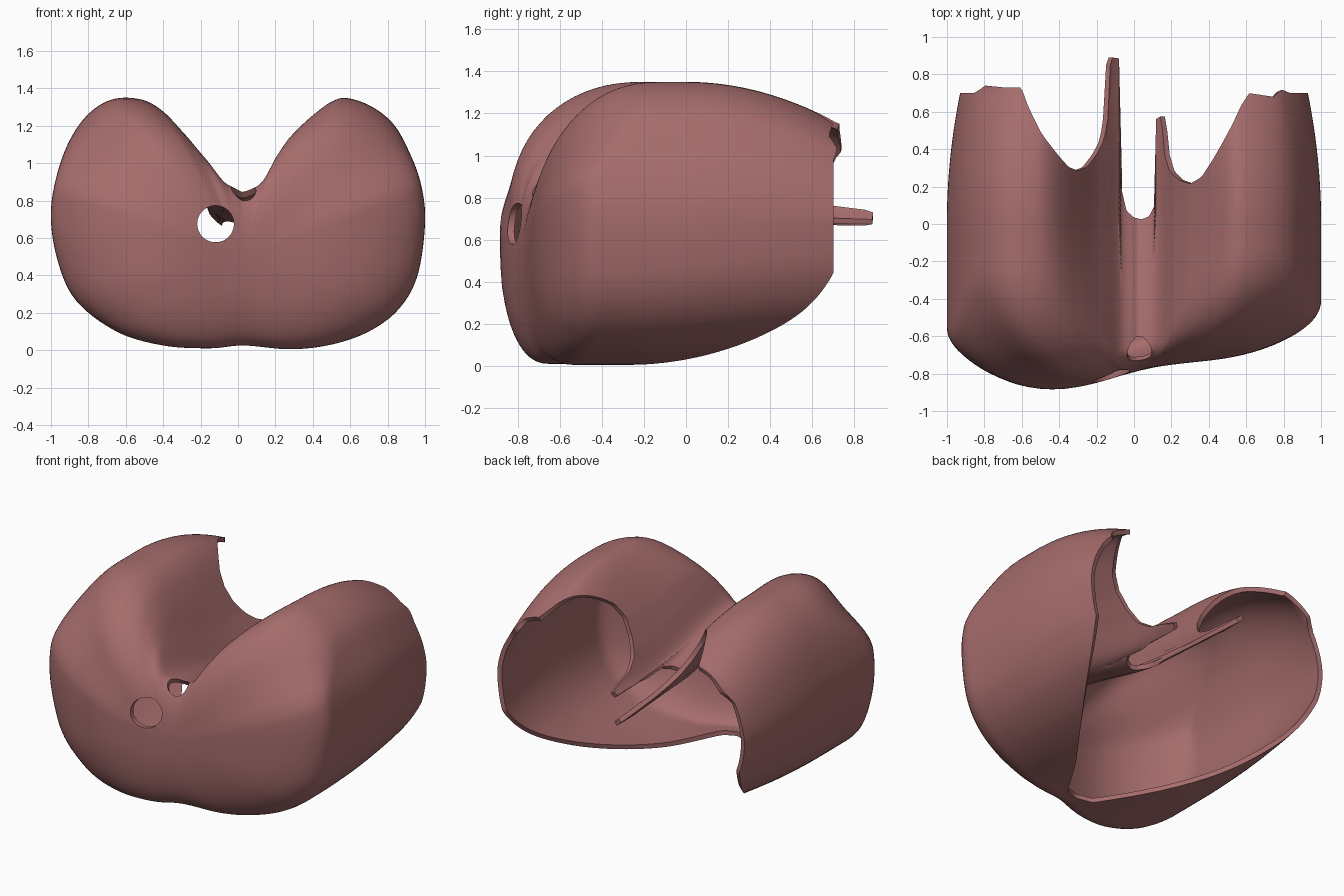
import bpy, bmesh, math
from mathutils import Vector

if "Cube" in bpy.data.objects:
    bpy.data.objects.remove(bpy.data.objects["Cube"])


def interp(keys, x):
    if x <= keys[0][0]:
        return keys[0][1]
    for (a, va), (b, vb) in zip(keys, keys[1:]):
        if x <= b:
            return va + (vb - va) * (x - a) / (b - a)
    return keys[-1][1]


def smooth(a, b, x):
    t = min(1, max(0, (x - a) / (b - a)))
    return t * t * (3 - 2 * t)


# Two-lobed cross-section (x, z), seen from the front, starting in the valley
SECTION = [(.04, .86), (.13, .91), (.22, 1.09), (.3, 1.22), (.41, 1.31), (.55, 1.35),
           (.7, 1.31), (.83, 1.21), (.92, 1.05), (.98, .88), (1, .68), (.96, .4),
           (.86, .22), (.7, .1), (.5, .03), (.28, .005), (.03, .025), (-.15, .01),
           (-.4, .025), (-.65, .1), (-.87, .27), (-.97, .5), (-1, .75), (-.95, 1),
           (-.86, 1.19), (-.74, 1.31), (-.6, 1.35), (-.42, 1.31), (-.3, 1.21),
           (-.18, 1.05), (-.08, .91), (-.01, .87)]
# Rear rim: upper edge with two prongs by x, lower V-shaped cut by |x|
RIM_TOP = [(-.92, .7), (-.86, .74), (-.75, .73), (-.65, .73), (-.6, .64), (-.5, .48),
           (-.4, .36), (-.35, .305), (-.3, .285), (-.25, .305), (-.2, .37), (-.16, .45),
           (-.137, .58), (-.127, .85), (-.115, .89), (-.08, .885), (-.075, .85),
           (-.07, .2), (-.04, .07), (.0, .035), (.04, .025), (.08, .04), (.11, .1),
           (.115, .56), (.15, .58), (.156, .4), (.19, .28), (.24, .235), (.3, .215),
           (.36, .25), (.42, .34), (.6, .63), (.66, .7), (.8, .68), (.85, .72), (.9, .7)]
RIM_LOW = [(0, -.56), (.1, -.52), (.3, -.2), (.6, .22), (.86, .57), (.96, .7)]
FRONT = [(-1, -.85), (-.75, -.905), (-.5, -.925), (-.25, -.875), (0, -.785), (.2, -.75),
         (.6, -.745), (1, -.71)]
CX, CZ = .03, .5
SUB, DOME, WALL = 8, 22, 40


def front(x):
    return sum(interp(FRONT, x + d * .04) for d in range(-3, 4)) / 7


def bend(x, y, z):
    """Sink the valley and draw in the lobes toward the back."""
    back = min(1, max(0, y / .72)) ** 2
    if z > .6:
        flank = 1 - smooth(.2, .55, abs(x - CX))
        z -= .18 * smooth(-.75, .25, y) * flank * smooth(.6, .84, z)
        z = .6 + (z - .6) * (1 - .26 * back)
    else:
        z += (.6 - z) * .1 * back + .03 * smooth(-.3, .4, y) * (1 - smooth(.3, .6, z))
    return x * (1 - .075 * back * smooth(.3, .7, abs(x))), y, z


def outline():
    pts, n = [Vector(p) for p in SECTION], len(SECTION)
    out = []
    for i in range(n):
        p0, p1, p2, p3 = (pts[(i + k) % n] for k in (-1, 0, 1, 2))
        for j in range(SUB):
            t = j / SUB
            out.append(.5 * (2 * p1 + (p2 - p0) * t + (2 * p0 - 5 * p1 + 4 * p2 - p3) * t * t
                             + (3 * p1 - p0 - 3 * p2 + p3) * t ** 3))
    return out


def column(X, Z):
    """Points from the front dome back to the rim along one side line."""
    valley = 1 - smooth(.1, .5, abs(X - CX))
    if Z > .6:
        top = .4 if X < 0 else .3
        depth = .31 + top * smooth(.85, 1.3, Z) - .17 * valley
        rim = interp(RIM_TOP, X) if Z > .8 else .7
    else:
        depth = .18 + .13 * smooth(0, .8, abs(X))
        rim = interp(RIM_LOW, abs(X))
    pts = []
    for k in range(1, DOME + 1):
        a = math.pi / 2 * k / DOME
        s, d = math.sin(a) ** .9, 1 - max(0, math.cos(a)) ** .9
        x = CX + s * (X - CX)
        pts.append(bend(x, front(x) + depth * d, CZ + s * (Z - CZ)))
    y0 = pts[-1][1]
    for k in range(1, WALL + 1):
        y = y0 + (max(rim, y0 + .02) - y0) * k / WALL
        pts.append(bend(X, y, Z))
    return pts


# Shell skin
bm = bmesh.new()
cols = [[bm.verts.new(p) for p in column(*q)] for q in outline()]
pole = bm.verts.new((CX, front(CX), CZ))
for a, b in zip(cols, cols[1:] + cols[:1]):
    bm.faces.new((pole, a[0], b[0]))
    for k in range(len(a) - 1):
        bm.faces.new((a[k], a[k + 1], b[k + 1], b[k]))
bm.normal_update()
if max(bm.faces, key=lambda f: f.calc_center_median().x).normal.x < 0:
    bmesh.ops.reverse_faces(bm, faces=bm.faces[:])
mesh = bpy.data.meshes.new("shell")
bm.to_mesh(mesh)
bm.free()
shell = bpy.data.objects.new("shell", mesh)
bpy.context.collection.objects.link(shell)
solid = shell.modifiers.new("thickness", 'SOLIDIFY')
solid.thickness, solid.offset = .03, -1


# Round hole in the front and a smaller one in the valley
def cutter(name, loc, radius, depth, tilt):
    bpy.ops.mesh.primitive_cylinder_add(vertices=48, radius=radius, depth=depth,
                                        location=loc, rotation=(tilt, 0, 0))
    ob = bpy.context.object
    ob.name, ob.hide_render = name, True
    mod = shell.modifiers.new(name, 'BOOLEAN')
    mod.operation, mod.object, mod.solver = 'DIFFERENCE', ob, 'EXACT'
    return ob


cutters = [cutter("front_hole_cutter", (-.12, -.8, .675), .098, .4, math.pi / 2),
           cutter("valley_hole_cutter", (.03, -.69, .86), .066, .22, math.radians(35))]
bpy.context.view_layer.update()
deps = bpy.context.evaluated_depsgraph_get()
baked = bpy.data.meshes.new_from_object(shell.evaluated_get(deps))
shell.modifiers.clear()
shell.data = baked
for c in cutters:
    bpy.data.objects.remove(c)

# Dusty red colour, smooth shading
mat = bpy.data.materials.new("dusty_red")
mat.diffuse_color = (.38, .15, .15, 1)
mat.use_nodes = True
mat.node_tree.nodes["Principled BSDF"].inputs["Base Color"].default_value = mat.diffuse_color
shell.data.materials.clear()
shell.data.materials.append(mat)
bpy.ops.object.select_all(action='DESELECT')
shell.select_set(True)
bpy.context.view_layer.objects.active = shell
bpy.ops.object.shade_smooth_by_angle(angle=math.radians(45))
